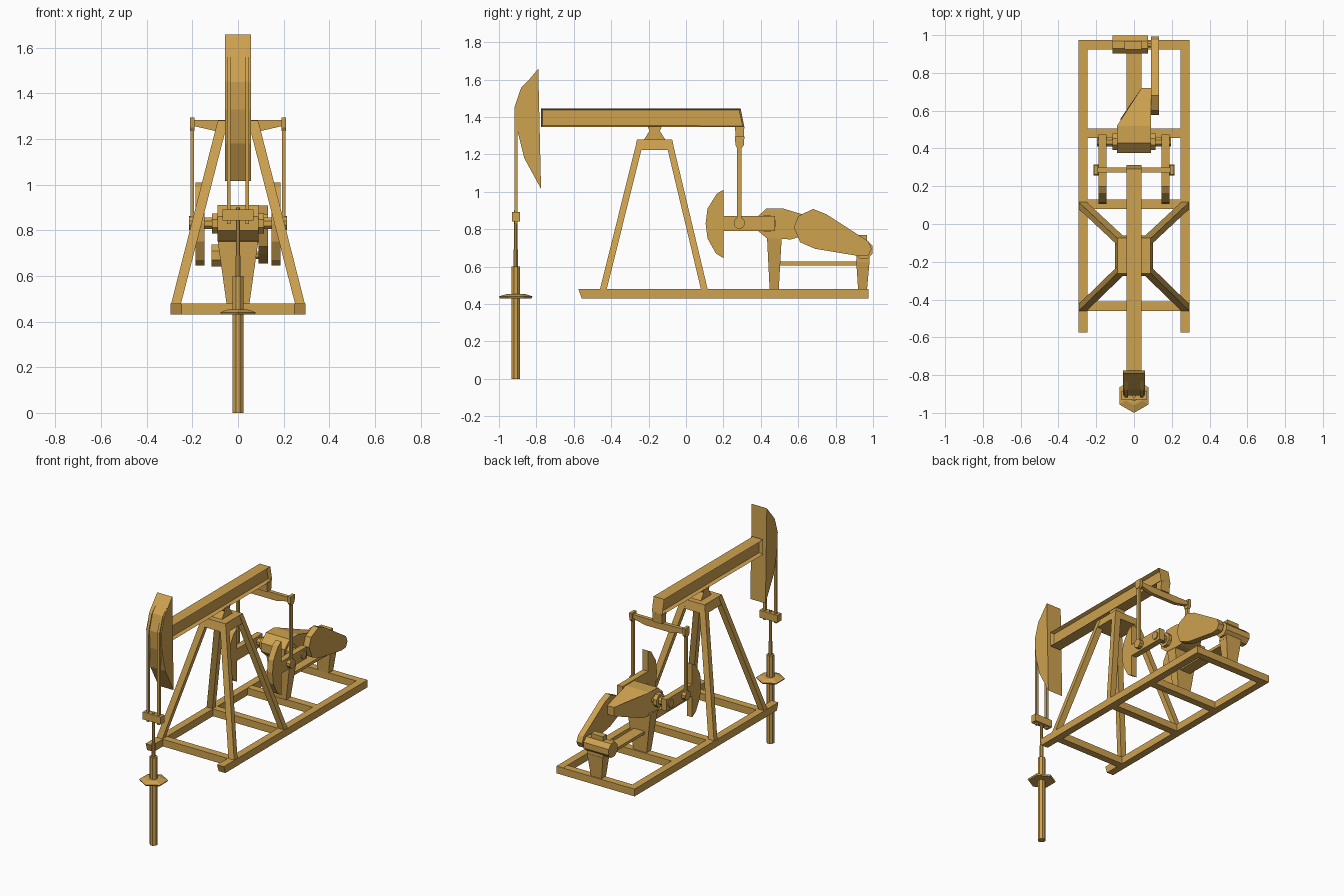
import bpy, bmesh, math
from mathutils import Vector

if "Cube" in bpy.data.objects:
    bpy.data.objects.remove(bpy.data.objects["Cube"])

mat = bpy.data.materials.new("ochre_paint")
mat.diffuse_color = (0.62, 0.36, 0.08, 1)
mat.use_nodes = True
mat.node_tree.nodes["Principled BSDF"].inputs["Base Color"].default_value = mat.diffuse_color


def finish(name, bm):
    bmesh.ops.recalc_face_normals(bm, faces=bm.faces)
    me = bpy.data.meshes.new(name)
    bm.to_mesh(me)
    bm.free()
    ob = bpy.data.objects.new(name, me)
    bpy.context.collection.objects.link(ob)
    me.materials.append(mat)
    return ob


def skin(name, a, b):
    """Solid between two matching rings of points."""
    bm = bmesh.new()
    va, vb = [bm.verts.new(p) for p in a], [bm.verts.new(p) for p in b]
    n = len(a)
    bm.faces.new(va)
    bm.faces.new(vb)
    for i in range(n):
        j = (i + 1) % n
        bm.faces.new((va[i], va[j], vb[j], vb[i]))
    return finish(name, bm)


def side_prism(name, yz, x0, x1):
    return skin(name, [(x0, y, z) for y, z in yz], [(x1, y, z) for y, z in yz])


def rect(x0, x1, y0, y1, z):
    return [(x0, y0, z), (x1, y0, z), (x1, y1, z), (x0, y1, z)]


def box(name, x0, x1, y0, y1, z0, z1):
    return skin(name, rect(x0, x1, y0, y1, z0), rect(x0, x1, y0, y1, z1))


def ngon(cy, cz, r, n=8):
    return [(cy + r * math.cos(math.tau * (i + .5) / n),
             cz + r * math.sin(math.tau * (i + .5) / n)) for i in range(n)]


def x_cyl(name, cy, cz, r, x0, x1, n=8):
    return side_prism(name, ngon(cy, cz, r, n), x0, x1)


def z_cyl(name, cy, r0, r1, z0, z1, n=8):
    ph = 0 if n == 6 else .5
    ring = lambda r, z: [(r * math.sin(math.tau * (i + ph) / n),
                          cy + r * math.cos(math.tau * (i + ph) / n), z) for i in range(n)]
    return skin(name, ring(r0, z0), ring(r1, z1))


# Skid frame: two rails with raked front ends, and cross members
rail = [(-.575, .48), (-.558, .43), (.975, .43), (.975, .48)]
for s in (-1, 1):
    side_prism("skid_rail", rail, s * .245, s * .295)
for y in (-.46, .08, .455, .925):
    box("skid_cross_member", -.246, .246, y, y + .05, .43, .479)

# Tower: four splayed legs, top plate and saddle bearing
for s in (-1, 1):
    for yb, yt in ((-.46, -.262), (.08, -.11)):
        skin("tower_leg", rect(s * .25, s * .293, yb, yb + .036, .478),
             rect(s * .045, s * .09, yt, yt + .036, 1.275))
skin("tower_top_plate", rect(-.1, .1, -.274, -.062, 1.222), rect(-.088, .088, -.262, -.074, 1.28))
side_prism("saddle_bearing", [(-.225, 1.278), (-.11, 1.278), (-.14, 1.325), (-.13, 1.348),
                              (-.205, 1.348), (-.195, 1.325)], -.035, .035)

# Walking beam with recessed side panels
beam = side_prism("walking_beam", [(-.775, 1.345), (.312, 1.345), (.292, 1.445), (-.775, 1.445)], -.04, .04)
bm = bmesh.new()
bm.from_mesh(beam.data)
sides = [f for f in bm.faces if abs(f.normal.x) > .9]
bmesh.ops.inset_individual(bm, faces=sides, thickness=.012)
for f in sides:
    for v in f.verts:
        v.co.x *= .4
bm.to_mesh(beam.data)
bm.free()

# Horse head
side_prism("horse_head", [(-.79, 1.658), (-.875, 1.555), (-.908, 1.45), (-.902, 1.33),
                          (-.865, 1.18), (-.775, 1.015)], -.057, .057)

# Bridle cables following the head then hanging to the carrier bar
path = [(-.81, 1.63), (-.882, 1.555), (-.916, 1.455), (-.918, 1.35), (-.918, .828)]
inner = [(-.901, .828), (-.901, 1.35), (-.896, 1.455), (-.868, 1.545)]
for s in (-1, 1):
    side_prism("bridle_cable", path + inner, s * .032, s * .049)
box("carrier_bar", -.068, .068, -.93, -.888, .842, .892)

# Wellhead
z_cyl("polished_rod", -.91, .01, .01, .58, .9)
z_cyl("rod_sleeve", -.91, .013, .013, .58, .69)
z_cyl("well_pipe", -.91, .025, .025, 0, .6)
z_cyl("well_flange_rim", -.91, .084, .09, .43, .44, 6)
z_cyl("well_flange_top", -.91, .09, .05, .44, .453, 6)

# Equalizer bar hung from the beam
side_prism("equalizer_hanger", [(.262, 1.348), (.312, 1.348), (.308, 1.28), (.266, 1.28)], -.035, .035)
bar = [(-.2, 1.283), (.2, 1.283), (.2, 1.258), (.1, 1.235), (-.1, 1.235), (-.2, 1.258)]
skin("equalizer_bar", [(x, .273, z) for x, z in bar], [(x, .299, z) for x, z in bar])

# Pitman arms, cranks and counterweights, mirrored
weight = [(.2, 1.01), (.165, .99), (.115, .91), (.105, .83), (.115, .75), (.16, .67), (.2, .645)]
for s in (-1, 1):
    side_prism("pitman_head", [(.262, 1.295), (.312, 1.295), (.31, 1.25), (.299, 1.235),
                               (.273, 1.235), (.264, 1.25)], s * .19, s * .211)
    box("pitman_arm", s * .193, s * .207, .273, .298, .84, 1.24)
    x_cyl("pitman_bearing", .285, .832, .031, s * .187, s * .214, 10)
    box("crank_arm", s * .146, s * .187, .198, .475, .79, .87)
    side_prism("counterweight", weight, s * .146, s * .187)
    x_cyl("shaft_hub", .435, .83, .047, s * .085, s * .113)
x_cyl("crank_shaft", .435, .83, .027, -.195, .195)

# Gearbox, its rear narrowing towards the belt side
gear = [(.375, .86), (.43, .91), (.52, .91), (.72, .85), (.72, .79), (.56, .745), (.43, .752), (.375, .8)]
skin("gearbox", [(.09, y, z) for y, z in gear],
     [(.04 if y > .7 else -.07 if y > .55 else -.09, y, z) for y, z in gear])
skin("gearbox_pedestal", rect(-.05, .05, .447, .496, .478), rect(-.09, .09, .433, .512, .76))

# Belt guard
side_prism("belt_guard", [(.577, .81), (.6, .87), (.68, .908), (.75, .88), (.975, .735), (.992, .695),
                          (.975, .66), (.93, .655), (.69, .695), (.61, .73)], .09, .132)

# Motor on its stand, with terminal box and tie plate
x_cyl("motor", .95, .69, .052, -.115, .075)
x_cyl("motor_shaft", .95, .69, .018, .07, .1)
box("motor_terminal_box", -.05, .04, .925, .968, .73, .768)
box("motor_mount", -.06, .06, .912, .98, .625, .66)
skin("motor_stand", rect(-.04, .04, .92, .968, .478), rect(-.06, .06, .91, .982, .632))
box("tie_plate", -.04, .04, .5, .92, .606, .626)
